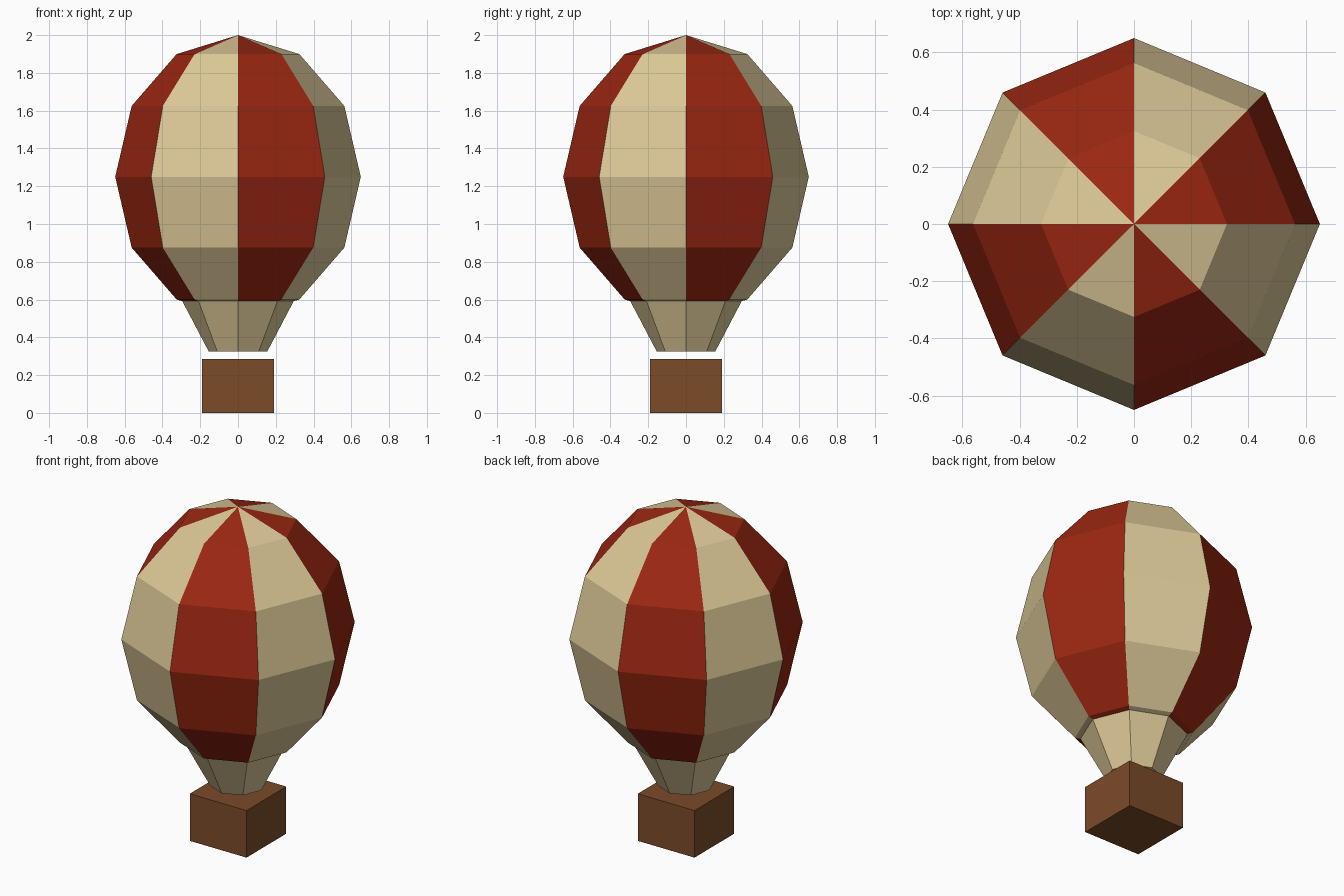
import bpy
import bmesh
from math import cos, sin, pi
from mathutils import Matrix

cube = bpy.data.objects.get("Cube")
if cube:
    bpy.data.objects.remove(cube, do_unlink=True)

SIDES = 8


def material(name, rgb):
    mat = bpy.data.materials.new(name)
    mat.use_nodes = True
    mat.diffuse_color = (*rgb, 1)
    mat.node_tree.nodes["Principled BSDF"].inputs["Base Color"].default_value = (*rgb, 1)
    return mat


def finish(name, bm, mats):
    bmesh.ops.recalc_face_normals(bm, faces=bm.faces)
    mesh = bpy.data.meshes.new(name)
    bm.to_mesh(mesh)
    bm.free()
    for mat in mats:
        mesh.materials.append(mat)
    obj = bpy.data.objects.new(name, mesh)
    bpy.context.collection.objects.link(obj)
    return obj


red = material("dark red", (0.33, 0.02, 0.006))
cream = material("cream", (0.73, 0.59, 0.315))
brown = material("wicker brown", (0.2, 0.07, 0.022))

# Envelope: faceted ellipsoid with gores alternating red and cream
bm = bmesh.new()
rows = 6
top = bm.verts.new((0, 0, 2))
bottom = bm.verts.new((0, 0, 0.5))
rings = []
for row in range(1, rows):
    polar = pi * row / rows
    radius, height = 0.65 * sin(polar), 1.25 + 0.75 * cos(polar)
    rings.append([bm.verts.new((radius * cos(2 * pi * i / SIDES),
                                radius * sin(2 * pi * i / SIDES), height))
                  for i in range(SIDES)])
for i in range(SIDES):
    j = (i + 1) % SIDES
    gore = [bm.faces.new((top, rings[0][i], rings[0][j])),
            bm.faces.new((bottom, rings[-1][j], rings[-1][i]))]
    for upper, lower in zip(rings, rings[1:]):
        gore.append(bm.faces.new((upper[i], lower[i], lower[j], upper[j])))
    for face in gore:
        face.material_index = i % 2
finish("envelope", bm, [red, cream])

# Skirt: tapered neck below the envelope
bm = bmesh.new()
bmesh.ops.create_cone(bm, cap_ends=True, segments=SIDES,
                      radius1=0.155, radius2=0.31, depth=0.295,
                      matrix=Matrix.Translation((0, 0, 0.4725)) @ Matrix.Rotation(pi / 2, 4, "Z"))
finish("skirt", bm, [cream])

# Basket: plain box
bm = bmesh.new()
bmesh.ops.create_cube(bm, size=1, matrix=Matrix.Translation((0, 0, 0.1425))
                      @ Matrix.Diagonal((0.38, 0.38, 0.285, 1)))
finish("basket", bm, [brown])
